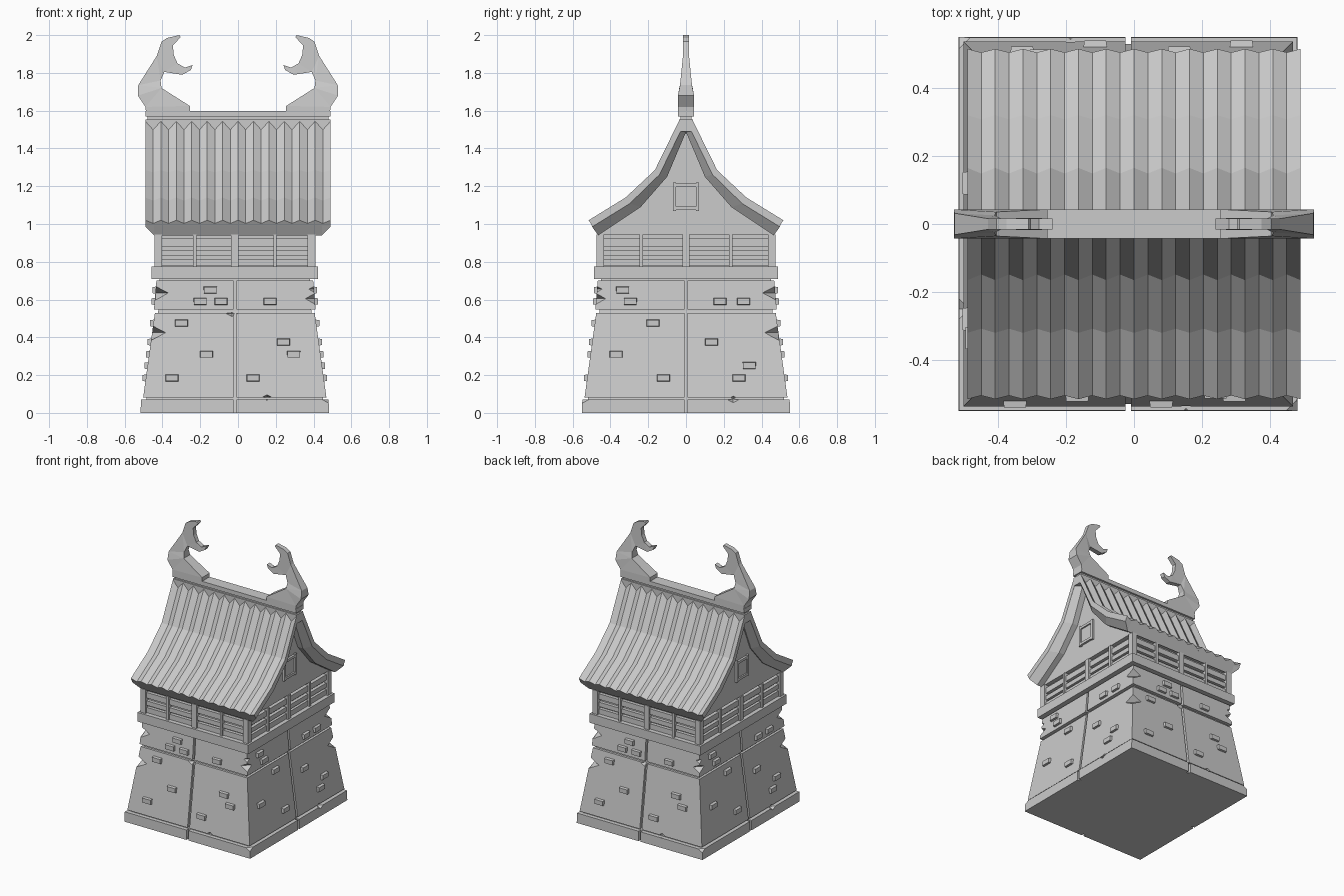
import bpy, bmesh
from mathutils import Vector

if "Cube" in bpy.data.objects:
    bpy.data.objects.remove(bpy.data.objects["Cube"])

stone = bpy.data.materials.new("plain_grey")
stone.use_nodes = True
GREY = (0.6, 0.6, 0.6, 1)
stone.diffuse_color = GREY
stone.node_tree.nodes["Principled BSDF"].inputs["Base Color"].default_value = GREY

SHIFT = -0.017   # the tower sits slightly off the roof centre
EXTRA = 0.052    # tower is deeper than wide by this much on each side


def loft(bm, rings):
    """Solid through a list of closed rings of equal length."""
    vs = [[bm.verts.new(p) for p in r] for r in rings]
    n = len(vs[0])
    faces = [bm.faces.new(vs[0]), bm.faces.new(vs[-1])]
    for a, b in zip(vs, vs[1:]):
        for i in range(n):
            j = (i + 1) % n
            faces.append(bm.faces.new((a[i], a[j], b[j], b[i])))
    return faces


def rect(x0, x1, y0, y1, z):
    return [(x0, y0, z), (x1, y0, z), (x1, y1, z), (x0, y1, z)]


def box(bm, x0, x1, y0, y1, z0, z1):
    loft(bm, [rect(x0, x1, y0, y1, z0), rect(x0, x1, y0, y1, z1)])


def finish(name, bm, shift=0.0):
    bmesh.ops.recalc_face_normals(bm, faces=bm.faces)
    mesh = bpy.data.meshes.new(name)
    bm.to_mesh(mesh)
    bm.free()
    mesh.materials.append(stone)
    ob = bpy.data.objects.new(name, mesh)
    ob.location.x = shift
    bpy.context.collection.objects.link(ob)
    return ob


def on_face(side, u, d, z):
    """Point on a tower side: 0 front, 1 right, 2 back, 3 left."""
    x, y = [(u, -d), (d, u), (-u, d), (-d, -u)][side]
    return (x, y, z)


def plate(bm, side, u0, u1, d0, d1, z0, z1, taper=0.0):
    t = taper
    loft(bm, [[on_face(side, *p) for p in
               ((u0, d0, z0), (u1, d0, z0), (u1, d0, z1), (u0, d0, z1))],
              [on_face(side, *p) for p in
               ((u0 + t, d1, z0 + t), (u1 - t, d1, z0 + t),
                (u1 - t, d1, z1 - t), (u0 + t, d1, z1 - t))]])


# Stone courses, each split into four blocks by a vertical joint
def course(name, half0, half1, z0, z1):
    bm = bmesh.new()
    g = 0.008
    for sx in (-1, 1):
        for sy in (-1, 1):
            loft(bm, [rect(sx * g, sx * h, sy * g, sy * (h + EXTRA), z)
                      for h, z in ((half0, z0), (half1, z1))])
    return finish(name, bm, SHIFT)


bm = bmesh.new()
loft(bm, [rect(-h, h, -h - EXTRA, h + EXTRA, z)
          for h, z in ((0.478, 0.0), (0.467, 0.08), (0.405, 0.54), (0.397, 0.72))])
stonework = [finish("wall_core", bm, SHIFT),
             course("base_plinth", 0.4985, 0.497, 0, 0.07),
             course("lower_wall", 0.485, 0.423, 0.082, 0.53),
             course("upper_wall", 0.428, 0.415, 0.548, 0.70)]

# Chipped corners and edges
bm = bmesh.new()
chips = [(0.425, -0.478, 0.655, 0.04), (0.428, -0.48, 0.605, 0.06),
         (0.42, 0.475, 0.635, 0.07), (0.44, 0.49, 0.425, 0.075),
         (0.4985, -0.55, 0.075, 0.045), (0.17, -0.55, 0.085, 0.035),
         (0.4985, 0.25, 0.075, 0.04), (-0.015, -0.475, 0.525, 0.03)]
for x, y, z, r in chips:
    for s in (-1, 1):
        res = bmesh.ops.create_uvsphere(bm, u_segments=4, v_segments=2, radius=r)
        for v in res["verts"]:
            v.co = Vector((s * x, s * y, z)) + Vector((v.co.x, v.co.y, v.co.z * 0.55))
cutter = finish("chip_cutter", bm, SHIFT)
cutter.hide_render = True
for ob in stonework:
    mod = ob.modifiers.new("chips", "BOOLEAN")
    mod.operation = "DIFFERENCE"
    mod.solver = "EXACT"
    mod.object = cutter
    bpy.context.view_layer.objects.active = ob
    bpy.ops.object.modifier_apply(modifier=mod.name)
bpy.data.objects.remove(cutter)


# Raised bricks, the same on opposite sides
def wall_half(z):
    if z > 0.54:
        return 0.428 - (z - 0.548) * 0.085
    return 0.485 - (z - 0.082) * 0.138


bricks = [[(-0.13, 0.65), (-0.183, 0.59), (-0.073, 0.59), (0.187, 0.59),
           (-0.283, 0.475), (-0.15, 0.31), (0.257, 0.375), (0.312, 0.31),
           (-0.333, 0.185), (0.097, 0.185)],
          [(-0.335, 0.65), (-0.295, 0.59), (0.18, 0.59), (0.305, 0.59),
           (-0.175, 0.475), (-0.37, 0.31), (0.135, 0.375), (-0.12, 0.185),
           (0.28, 0.185), (0.335, 0.25)]]
bm = bmesh.new()
for side in range(4):
    for u, z in bricks[side % 2]:
        d = wall_half(z) + (EXTRA if side % 2 == 0 else 0)
        plate(bm, side, u - 0.037, u + 0.037, d - 0.02, d + 0.017,
              z - 0.021, z + 0.021, 0.005)
finish("raised_bricks", bm, SHIFT)

# Ledge
bm = bmesh.new()
box(bm, -0.44, 0.44, -0.488, 0.488, 0.71, 0.775)
finish("ledge", bm, SHIFT)

# Slatted window band
W, D = 0.426, 0.473
bm = bmesh.new()
box(bm, -W + 0.035, W - 0.035, -D + 0.035, D - 0.035, 0.77, 0.95)
finish("window_band_core", bm, SHIFT)
posts, slats = bmesh.new(), bmesh.new()
for sx in (-1, 1):
    for sy in (-1, 1):
        box(posts, sx * (W - 0.04), sx * W, sy * (D - 0.04), sy * D, 0.77, 0.945)
for side in range(4):
    u, d = (W, D) if side % 2 == 0 else (D, W)
    for c, h in ((-u / 2, 0.009), (0, 0.019), (u / 2, 0.009)):
        plate(posts, side, c - h, c + h, d - 0.04, d, 0.77, 0.945)
    for z0, z1 in ((0.778, 0.815), (0.83, 0.862), (0.882, 0.922)):
        plate(slats, side, -u + 0.03, u - 0.03, d - 0.04, d - 0.012, z0, z1)
finish("window_posts", posts, SHIFT)
finish("window_slats", slats, SHIFT)

# Roof profiles (half), from ridge to eave
outer = [(0.035, 1.55), (0.165, 1.285), (0.32, 1.14), (0.515, 1.02)]
middle = [(0.015, 1.52), (0.14, 1.262), (0.298, 1.108), (0.497, 0.985)]
lower = [(0.003, 1.48), (0.1, 1.25), (0.24, 1.09), (0.465, 0.94)]
HALF = 0.49


def arch(half):
    return [(-y, z) for y, z in reversed(half)] + half


def ring(x, top, bottom):
    return [(x, y, z) for y, z in arch(top) + arch(bottom)[::-1]]


def sink(half, amount):
    """Move a half profile inward along its normals."""
    out = []
    for i, p in enumerate(half):
        a, b = half[max(i - 1, 0)], half[min(i + 1, len(half) - 1)]
        t = Vector((b[0] - a[0], b[1] - a[1])).normalized()
        out.append((max(p[0] + t.y * amount, 0.004), p[1] - t.x * amount))
    return out


# Folded tile sheet
bm = bmesh.new()
valley = sink(outer, 0.02)
under = sink(outer, 0.032)
loft(bm, [ring(-HALF + 2 * HALF * i / 24, valley if i % 2 else outer, under)
          for i in range(25)])
finish("roof_tiles", bm)

# Roof body with a sloping underside at each gable end
bm = bmesh.new()
top = sink(outer, 0.026)
loft(bm, [ring(-HALF, top, middle), ring(-HALF + 0.045, top, lower),
          ring(HALF - 0.045, top, lower), ring(HALF, top, middle)])
finish("roof_body", bm)

# Gable walls and their square windows
bm = bmesh.new()
G = 0.42
loft(bm, [[(x, y, z + 0.005) for y, z in arch(lower)] for x in (-G, G)])
finish("gable_wall", bm, SHIFT)
bm = bmesh.new()
for side in (1, 3):
    for a, b in ((-0.07, -0.052), (0.052, 0.07)):
        plate(bm, side, a, b, G - 0.01, G + 0.015, 1.07, 1.22)
        plate(bm, side, -0.052, 0.052, G - 0.01, G + 0.015, 1.145 + a, 1.145 + b)
    plate(bm, side, -0.052, 0.052, G - 0.01, G + 0.005, 1.09, 1.2)
finish("gable_windows", bm, SHIFT)

# Ridge beams
bm = bmesh.new()
box(bm, -HALF, HALF, -0.038, 0.038, 1.49, 1.553)
box(bm, -HALF + 0.01, HALF - 0.01, -0.028, 0.028, 1.55, 1.575)
box(bm, -HALF, HALF, -0.042, 0.042, 1.568, 1.598)
finish("ridge_beam", bm)

# Horned ridge ornaments, thinner towards the top
horn = [(0.485, 1.568), (0.49, 1.62), (0.53, 1.68), (0.528, 1.735), (0.43, 1.89),
        (0.405, 1.965), (0.375, 1.985), (0.31, 2.0), (0.303, 1.99), (0.345, 1.945),
        (0.34, 1.895), (0.32, 1.85), (0.28, 1.828), (0.24, 1.842), (0.25, 1.815),
        (0.295, 1.79), (0.39, 1.805), (0.41, 1.76), (0.405, 1.72), (0.255, 1.625),
        (0.255, 1.568)]


def horn_half(z):
    if z < 1.69:
        return 0.043
    return max(0.016, 0.043 - (z - 1.69) * 0.25)


bm = bmesh.new()
for s in (-1, 1):
    loft(bm, [[(s * x, t * horn_half(z), z) for x, z in horn] for t in (-1, 1)])
bmesh.ops.recalc_face_normals(bm, faces=bm.faces)
bmesh.ops.triangulate(bm, faces=[f for f in bm.faces if len(f.verts) > 4])
finish("ridge_horns", bm)
